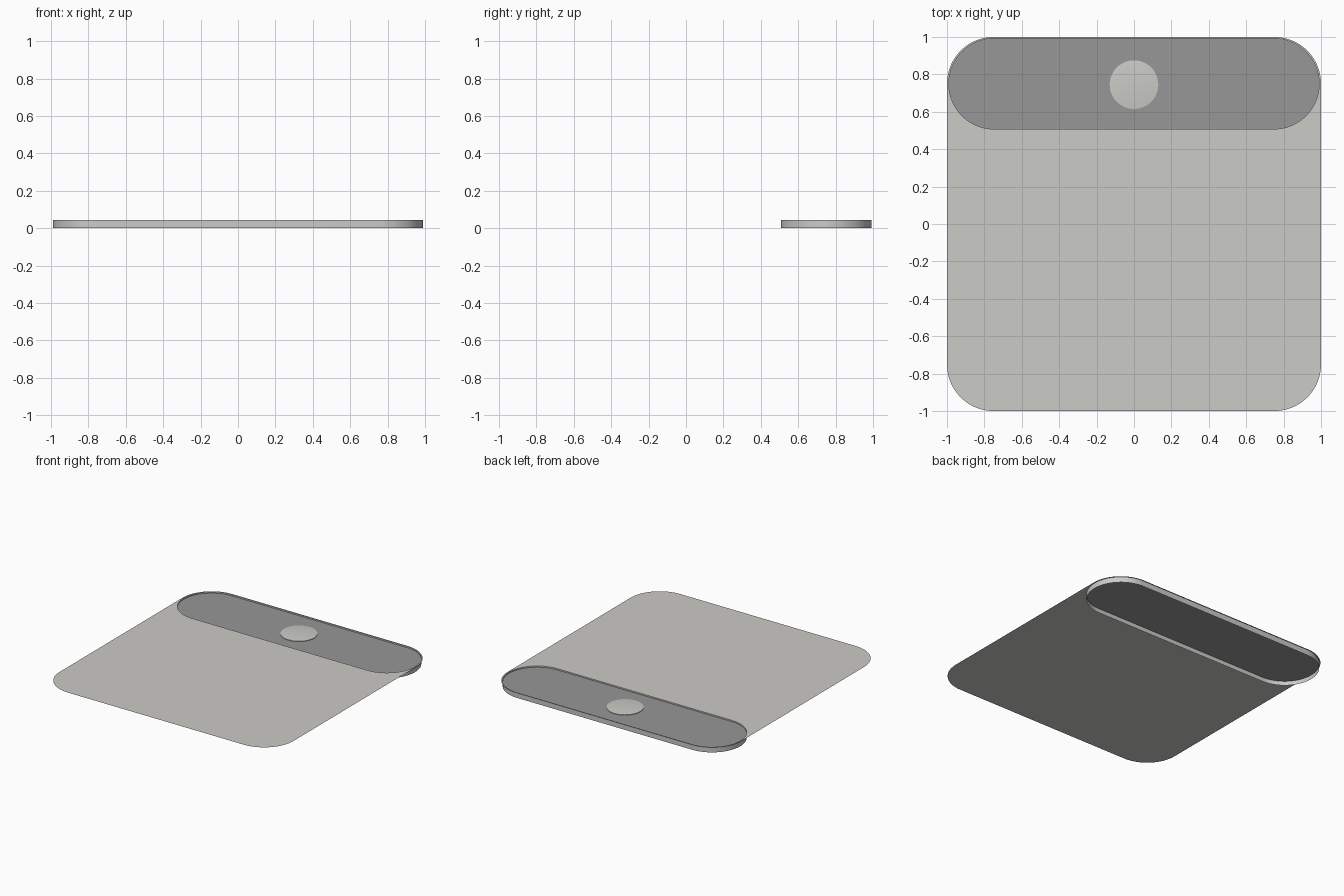
import bpy, bmesh, math

if "Cube" in bpy.data.objects:
    bpy.data.objects.remove(bpy.data.objects["Cube"])

TOP = 0.043      # height of the sheet and of the wall
FLOOR = 0.033    # height of the dark panel
STEPS = 24       # segments per rounded corner


def material(name, rgb):
    m = bpy.data.materials.new(name)
    m.diffuse_color = (*rgb, 1)
    m.use_nodes = True
    m.node_tree.nodes["Principled BSDF"].inputs["Base Color"].default_value = m.diffuse_color
    return m


light_grey = material("light_grey", (0.60, 0.595, 0.57))
dark_grey = material("dark_grey", (0.31, 0.31, 0.31))


def rounded(cx, cy, hx, hy, r):
    """Outline of a rounded rectangle, counter-clockwise."""
    pts = []
    for i, (sx, sy) in enumerate([(1, 1), (-1, 1), (-1, -1), (1, -1)]):
        for k in range(STEPS + 1):
            a = math.pi / 2 * (i + k / STEPS)
            pts.append((cx + sx * (hx - r) + r * math.cos(a),
                        cy + sy * (hy - r) + r * math.sin(a)))
    return pts


def loop(bm, pts, z):
    verts = [bm.verts.new((x, y, z)) for x, y in pts]
    return verts


def bridge(bm, low, high):
    n = len(low)
    for i in range(n):
        j = (i + 1) % n
        bm.faces.new((low[i], low[j], high[j], high[i]))


def finish(bm, name, mat):
    me = bpy.data.meshes.new(name)
    bm.to_mesh(me)
    bm.free()
    ob = bpy.data.objects.new(name, me)
    bpy.context.collection.objects.link(ob)
    me.materials.append(mat)
    bpy.ops.object.select_all(action='DESELECT')
    ob.select_set(True)
    bpy.context.view_layer.objects.active = ob
    bpy.ops.object.shade_smooth_by_angle(angle=math.radians(30))
    return ob


slot = rounded(0, 0.75, 0.99, 0.242, 0.2415)

# Flat sheet with a rounded slot near the back
bm = bmesh.new()
edges = []
for pts in (rounded(0, 0, 1, 1, 0.25), slot):
    v = loop(bm, pts, TOP)
    edges += [bm.edges.new((v[i - 1], v[i])) for i in range(len(v))]
bmesh.ops.triangle_fill(bm, edges=edges, use_beauty=True, normal=(0, 0, 1))
for f in bm.faces:
    f.normal_update()
    if f.normal.z < 0:
        f.normal_flip()
finish(bm, "sheet", light_grey)

# Thin wall around the slot, open underneath
bm = bmesh.new()
bridge(bm, loop(bm, slot, 0), loop(bm, slot, TOP))
finish(bm, "slot_wall", light_grey)

# Dark panel closing the slot
bm = bmesh.new()
bm.faces.new(loop(bm, slot, FLOOR))
finish(bm, "slot_panel", dark_grey)

# Low domed button on the panel
bm = bmesh.new()
R, N = 0.13, 64
rings = [(R, FLOOR + 0.0003), (R, 0.037)]
rings += [(R * (1 - t / 6), 0.037 + 0.006 * (1 - (1 - t / 6) ** 2)) for t in range(1, 6)]
prev = None
for r, z in rings:
    pts = [(r * math.cos(2 * math.pi * k / N), 0.745 + r * math.sin(2 * math.pi * k / N))
           for k in range(N)]
    ring = loop(bm, pts, z)
    if prev:
        bridge(bm, prev, ring)
    prev = ring
tip = bm.verts.new((0, 0.745, 0.043))
for i in range(N):
    bm.faces.new((prev[i], prev[(i + 1) % N], tip))
finish(bm, "button", light_grey)
